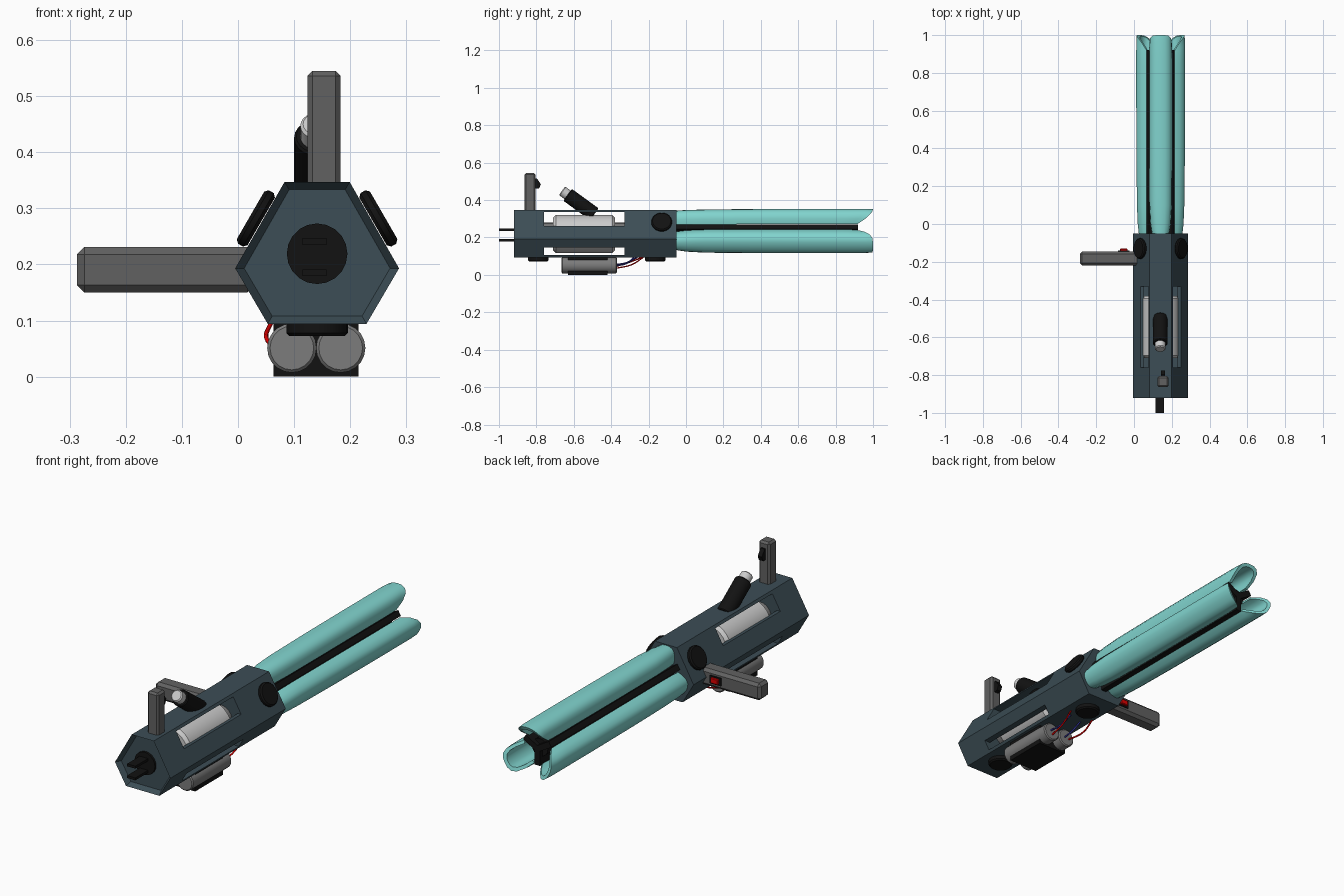
import bpy, bmesh, math
from mathutils import Vector, Matrix

if "Cube" in bpy.data.objects:
    bpy.data.objects.remove(bpy.data.objects["Cube"])

CX, CZ = 0.141, 0.219   # axis of the barrel


def mat(name, r, g, b):
    m = bpy.data.materials.new(name)
    m.diffuse_color = (r, g, b, 1)
    m.use_nodes = True
    m.node_tree.nodes["Principled BSDF"].inputs["Base Color"].default_value = m.diffuse_color
    return m


SLATE = mat("slate", 0.045, 0.075, 0.092)
TEAL = mat("teal", 0.22, 0.66, 0.62)
BLACK = mat("black", 0.006, 0.006, 0.006)
DARK = mat("dark_grey", 0.12, 0.12, 0.12)
MID = mat("mid_grey", 0.2, 0.2, 0.2)
RED = mat("red", 0.75, 0.0, 0.0)
BLUE = mat("blue", 0.03, 0.03, 0.3)


def make(name, bm, m=None, smooth=False, bevel=0, seg=1):
    bmesh.ops.recalc_face_normals(bm, faces=bm.faces[:])
    me = bpy.data.meshes.new(name)
    bm.to_mesh(me)
    bm.free()
    ob = bpy.data.objects.new(name, me)
    bpy.context.collection.objects.link(ob)
    if m:
        me.materials.append(m)
    if bevel:
        b = ob.modifiers.new("bevel", 'BEVEL')
        b.width, b.segments, b.limit_method = bevel, seg, 'ANGLE'
        b.angle_limit = math.radians(40)
    if smooth:
        bpy.ops.object.select_all(action='DESELECT')
        ob.select_set(True)
        bpy.context.view_layer.objects.active = ob
        bpy.ops.object.shade_smooth_by_angle(angle=math.radians(35))
    return ob


def box(name, x, y, z, m=None, bevel=0):
    bm = bmesh.new()
    bmesh.ops.create_cube(bm, size=1)
    for v in bm.verts:
        v.co = Vector([(a + b) / 2 + c * (b - a) for (a, b), c in zip((x, y, z), v.co)])
    return make(name, bm, m, bevel=bevel)


def rod(name, p, q, r, m=None, n=24, bevel=0):
    p, q = Vector(p), Vector(q)
    bm = bmesh.new()
    bmesh.ops.create_cone(bm, cap_ends=True, segments=n, radius1=r, radius2=r, depth=(q - p).length)
    rot = Vector((0, 0, 1)).rotation_difference(q - p).to_matrix().to_4x4()
    bm.transform(Matrix.Translation((p + q) / 2) @ rot)
    return make(name, bm, m, True, bevel)


# Six-sided housing with a recessed front face
HEX = [(-0.005, 0.193), (0.083, 0.347), (0.199, 0.347),
       (0.287, 0.193), (0.229, 0.094), (0.053, 0.094)]
bm = bmesh.new()
front = bm.faces.new([bm.verts.new((x, -0.92, z)) for x, z in HEX])
ext = bmesh.ops.extrude_face_region(bm, geom=[front], use_keep_orig=True)
bmesh.ops.translate(bm, vec=(0, 0.87, 0), verts=[v for v in ext["geom"] if isinstance(v, bmesh.types.BMVert)])
bmesh.ops.recalc_face_normals(bm, faces=bm.faces[:])
front = min(bm.faces, key=lambda f: f.calc_center_median().y)
bmesh.ops.inset_region(bm, faces=[front], thickness=0.016)
bmesh.ops.translate(bm, vec=(0, 0.025, 0), verts=front.verts)
housing = make("housing", bm, SLATE)

# Windows through both flanks, joined by an inner chamber
cuts = [((-0.1, 0.4), (0.262, 0.335)), ((-0.1, 0.4), (0.106, 0.147)), ((0.052, 0.23), (0.115, 0.325))]
for x, z in cuts:
    c = box("window_cutter", x, (-0.76, -0.33), z)
    c.hide_render = True
    mod = housing.modifiers.new("cut", 'BOOLEAN')
    mod.operation, mod.object, mod.solver = 'DIFFERENCE', c, 'EXACT'
    bpy.context.view_layer.objects.active = housing
    bpy.ops.object.modifier_apply(modifier=mod.name)
    bpy.data.objects.remove(c)

# Canister inside the housing
rod("canister", (CX, -0.71, CZ), (CX, -0.38, CZ), 0.102, None, 28, 0.014)
rod("canister_axle", (CX, -0.765, CZ), (CX, -0.325, CZ), 0.06, MID)

# Front socket and its two contact blades
rod("front_socket", (CX, -0.905, CZ), (CX, -0.88, CZ), 0.054, BLACK, 20)
for i, z in enumerate((0.185, 0.241)):
    box(f"contact_blade_{i}", (0.115, 0.158), (-1.0, -0.89), (z - 0.006, z + 0.006), BLACK)


# Black round pads on the three wide faces
def pad(name, deg, y):
    d = Vector((math.cos(math.radians(deg)), 0, math.sin(math.radians(deg))))
    c = Vector((CX, y, CZ))
    rod(name, c + d * 0.115, c + d * (0.147 if deg == 270 else 0.137), 0.055, BLACK, 24, 0.006)


for i, (deg, y) in enumerate([(30, -0.13), (150, -0.13), (270, -0.165), (270, -0.79)]):
    pad(f"round_pad_{i}", deg, y)

# Three hollow petals, lofted from a channel section with rounded tips
OUTER = [(-0.057, 0.052), (-0.062, 0.08), (-0.058, 0.105), (-0.045, 0.122), (-0.024, 0.131), (0, 0.133)]
OUTER += [(-t, r) for t, r in OUTER[-2::-1]]
INNER = [(t * 0.74, 0.055 + (r - 0.052) * 0.78) for t, r in OUTER[::-1]]
SECTION = OUTER + INNER
ROWS = [(-0.06, 0.72, 0.93), (0.0, 0.88, 0.96), (0.1, 0.97, 0.98), (0.35, 1, 1),
        (0.65, 1, 1.01), (0.88, 1, 1.01), (0.96, 0.99, 1.01), (1.0, 0.95, 1.0)]


def petal(name, deg):
    a = math.radians(deg)
    rad, tan = Vector((math.cos(a), 0, math.sin(a))), Vector((-math.sin(a), 0, math.cos(a)))
    bm = bmesh.new()
    rings = []
    for y, st, sr in ROWS:
        ring = []
        for t, r in SECTION:
            back = 0.085 * ((0.133 - r) / 0.081) ** 1.6 * max(0, (y - 0.5) / 0.5)
            co = Vector((CX, y - back, CZ)) + tan * t * st + rad * r * sr
            ring.append(bm.verts.new(co))
        rings.append(ring)
    n = len(SECTION)
    for r0, r1 in zip(rings, rings[1:]):
        for i in range(n):
            j = (i + 1) % n
            bm.faces.new((r0[i], r0[j], r1[j], r1[i]))
    for ring in (rings[0], rings[-1]):
        for i in range(n // 2 - 1):
            bm.faces.new((ring[i], ring[i + 1], ring[n - 2 - i], ring[n - 1 - i]))
    make(name, bm, TEAL, True)


for name, deg in (("top_petal", 90), ("right_petal", -30), ("left_petal", 210)):
    petal(name, deg)

# Black core with a rail in each gap between petals
rod("barrel_core", (CX, -0.06, CZ), (CX, 0.9, CZ), 0.042, BLACK, 16)
for i, deg in enumerate((30, 150, 270)):
    rail = box(f"barrel_rail_{i}", (0.0, 0.078), (-0.06, 0.92), (-0.014, 0.014), BLACK)
    rail.rotation_euler.y = -math.radians(deg)
    rail.location = (CX, 0, CZ)

# Side grip with a red button
box("side_grip", (-0.287, 0.03), (-0.22, -0.146), (0.15, 0.231), DARK, 0.013)
box("button_frame", (-0.085, -0.025), (-0.15, -0.141), (0.172, 0.21), BLACK)
box("red_button", (-0.075, -0.035), (-0.145, -0.131), (0.178, 0.204), RED, 0.003)

# Top grip with a switch
box("top_grip", (0.124, 0.183), (-0.864, -0.805), (0.335, 0.545), DARK, 0.009)
bm = bmesh.new()
prof = [(-0.81, 0.515), (-0.797, 0.515), (-0.776, 0.485), (-0.785, 0.463), (-0.81, 0.46)]
f = bm.faces.new([bm.verts.new((0.143, y, z)) for y, z in prof])
ext = bmesh.ops.extrude_face_region(bm, geom=[f], use_keep_orig=True)
bmesh.ops.translate(bm, vec=(0.022, 0, 0), verts=[v for v in ext["geom"] if isinstance(v, bmesh.types.BMVert)])
make("switch", bm, BLACK)

# Slanted tube with a pale cap
rod("slanted_tube", (0.139, -0.49, 0.324), (0.139, -0.633, 0.428), 0.039, BLACK, 20, 0.004)
rod("tube_cap", (0.139, -0.625, 0.422), (0.139, -0.663, 0.45), 0.028, None, 20, 0.005)

# Twin cells in a black holder
for i, x in enumerate((0.096, 0.183)):
    rod(f"cell_{i}", (x, -0.665, 0.051), (x, -0.37, 0.051), 0.044, MID, 20, 0.005)
box("cell_holder", (0.063, 0.215), (-0.63, -0.42), (0.0, 0.1), BLACK)


# Loose wires from the cells to the housing
def wire(name, pts, m):
    cu = bpy.data.curves.new(name, 'CURVE')
    cu.dimensions, cu.bevel_depth, cu.bevel_resolution, cu.resolution_u = '3D', 0.004, 1, 6
    s = cu.splines.new('BEZIER')
    s.bezier_points.add(len(pts) - 1)
    for b, p in zip(s.bezier_points, pts):
        b.co = p
        b.handle_left_type = b.handle_right_type = 'AUTO'
    cu.materials.append(m)
    bpy.context.collection.objects.link(bpy.data.objects.new(name, cu))


wire("red_wire_left", [(0.085, -0.375, 0.045), (0.052, -0.31, 0.065), (0.06, -0.22, 0.1)], RED)
wire("red_wire_right", [(0.18, -0.375, 0.035), (0.185, -0.29, 0.055), (0.19, -0.22, 0.1)], RED)
wire("blue_wire_left", [(0.105, -0.375, 0.05), (0.105, -0.32, 0.06), (0.09, -0.27, 0.1)], BLUE)
wire("blue_wire_right", [(0.19, -0.375, 0.055), (0.175, -0.32, 0.065), (0.165, -0.25, 0.1)], BLUE)
